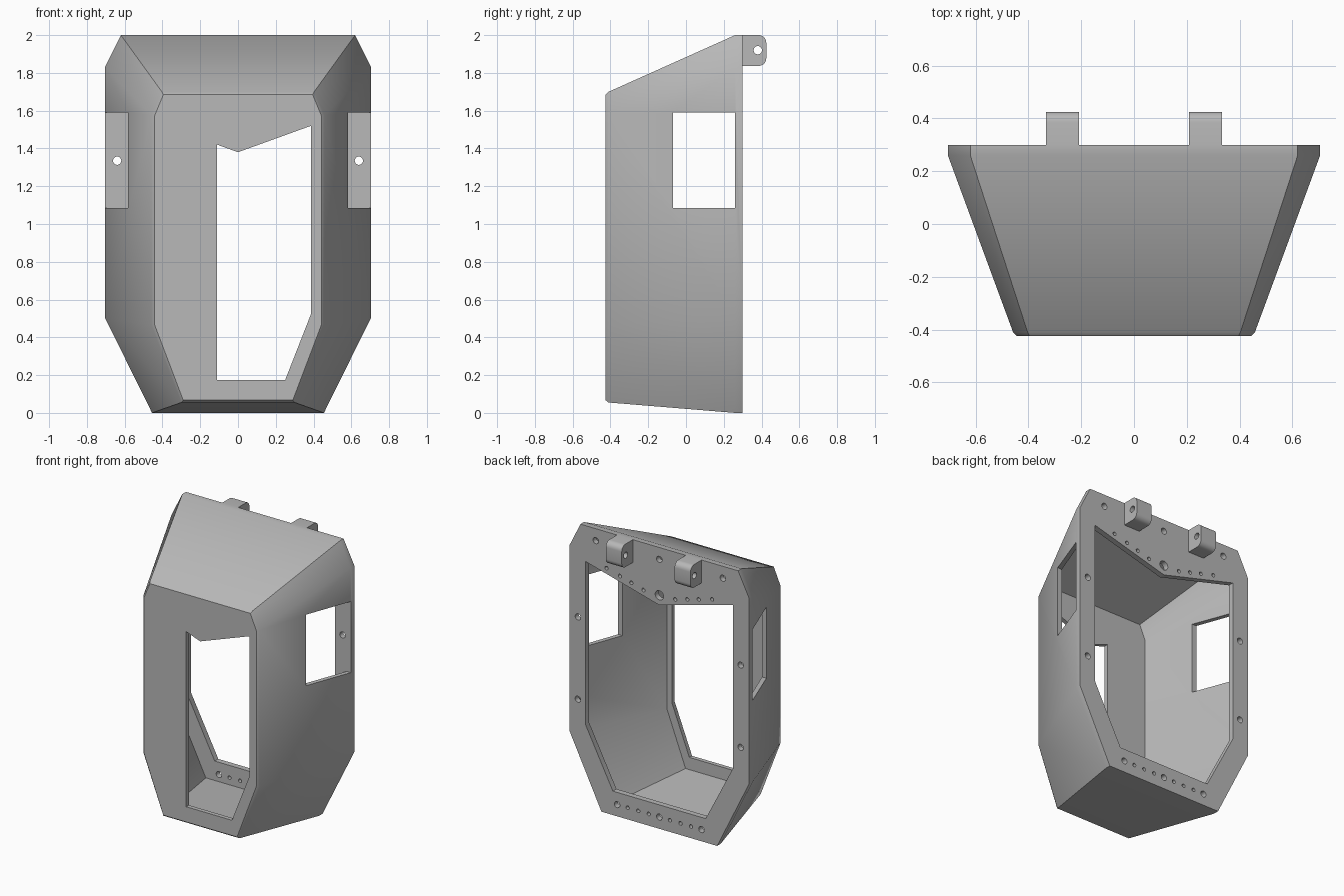
import bpy, bmesh, math

cube = bpy.data.objects.get("Cube")
if cube:
    bpy.data.objects.remove(cube, do_unlink=True)

grey = bpy.data.materials.new("warm_grey")
grey.use_nodes = True
colour = (0.48, 0.48, 0.48, 1)
grey.diffuse_color = colour
grey.node_tree.nodes["Principled BSDF"].inputs["Base Color"].default_value = colour


def add_loft(bm, loops):
    """Closed solid through matching rings of 3D points."""
    rings = [[bm.verts.new(p) for p in loop] for loop in loops]
    n = len(rings[0])
    faces = [bm.faces.new(rings[0]), bm.faces.new(rings[-1])]
    for a, b in zip(rings, rings[1:]):
        for i in range(n):
            j = (i + 1) % n
            faces.append(bm.faces.new((a[i], a[j], b[j], b[i])))
    bmesh.ops.recalc_face_normals(bm, faces=faces)


def make(name, *solids):
    bm = bmesh.new()
    for loops in solids:
        add_loft(bm, loops)
    mesh = bpy.data.meshes.new(name)
    bm.to_mesh(mesh)
    bm.free()
    mesh.materials.append(grey)
    ob = bpy.data.objects.new(name, mesh)
    bpy.context.collection.objects.link(ob)
    return ob


def along_y(points, y0, y1):
    return [[(x, y, z) for x, z in points] for y in (y0, y1)]


def along_x(points, x0, x1):
    return [[(x, y, z) for y, z in points] for x in (x0, x1)]


def circle(cx, cy, r, n=20):
    return [(cx + r * math.cos(math.tau * i / n), cy + r * math.sin(math.tau * i / n))
            for i in range(n)]


def mirrored(half):
    """Symmetric outline from its +x half, listed bottom to top."""
    return half + [(-x, z) for x, z in reversed(half) if x]


def ring(y, half):
    return [(x, y, z) for x, z in mirrored(half)]


def cut(ob, cutter):
    cutter.hide_render = True
    mod = ob.modifiers.new("cut", "BOOLEAN")
    mod.operation, mod.solver, mod.object = "DIFFERENCE", "EXACT", cutter
    bpy.context.view_layer.objects.active = ob
    bpy.ops.object.modifier_apply(modifier=mod.name)
    bpy.data.objects.remove(cutter, do_unlink=True)


def smooth(ob):
    bpy.ops.object.select_all(action="DESELECT")
    ob.select_set(True)
    bpy.context.view_layer.objects.active = ob
    bpy.ops.object.shade_smooth_by_angle(angle=math.radians(29))


# Tapered outer body with a narrow chamfer around the front
rim = [(0.455, 0), (0.705, 0.505), (0.705, 1.83), (0.62, 2.0)]
housing = make("housing", [
    ring(0.30, rim),
    ring(0.26, rim),
    ring(-0.41, [(0.30, 0.055), (0.458, 0.465), (0.458, 1.575), (0.403, 1.70)]),
    ring(-0.425, [(0.29, 0.067), (0.443, 0.47), (0.443, 1.57), (0.395, 1.685)])])

# Hollow interior, leaving a thin wall and the rear flange
cut(housing, make("cavity_cutter", [
    ring(0.26, [(0.435, 0.032), (0.673, 0.51), (0.673, 1.82), (0.60, 1.965)]),
    ring(-0.395, [(0.28, 0.088), (0.426, 0.472), (0.426, 1.565), (0.38, 1.668)])]))

# Rear opening with a shallow V at the top
opening = mirrored([(0.365, 0.17), (0.58, 0.585), (0.58, 1.745), (0, 1.59)])
cut(housing, make("opening_cutter", along_y(opening, 0.2, 0.4)))

# Off-centre front window
window = [(-0.11, 0.175), (0.25, 0.175), (0.387, 0.525), (0.387, 1.52),
          (0, 1.38), (-0.11, 1.42)]
cut(housing, make("front_window_cutter", along_y(window, -0.5, -0.3)))

# Square windows through both side walls
side = [(-0.07, 1.085), (0.26, 1.085), (0.26, 1.59), (-0.07, 1.59)]
cut(housing, make("side_window_cutter", along_x(side, -1, 1)))

# Screw holes through the flange
holes = [(0, 1.915, 0.022), (0, 1.66, 0.033)]
for s in (-1, 1):
    holes += [(s * 0.64, 1.335, 0.022), (s * 0.64, 0.75, 0.022), (s * 0.5, 1.915, 0.022)]
    holes += [(s * x, 1.63 + 0.27 * x, 0.013) for x in (0.125, 0.22, 0.31, 0.415)]
for i in range(-4, 5):
    holes.append((i * 0.083, 0.083, 0.013 if i % 4 else 0.022))
cut(housing, make("hole_cutter",
                  *[along_y(circle(x, z, r), 0.22, 0.34) for x, z, r in holes]))
smooth(housing)

# Rounded hinge lugs on the rear with a cross pin hole
bottom, top, back, radius = 1.837, 2.0, 0.425, 0.04
lug = [(0.29, top), (0.29, bottom)]
for cz, start in ((bottom + radius, -90), (top - radius, 0)):
    for k in range(7):
        a = math.radians(start + k * 15)
        lug.append((back - radius + radius * math.cos(a), cz + radius * math.sin(a)))
for name, x0 in (("left_hinge_lug", 0.208), ("right_hinge_lug", -0.333)):
    ob = make(name, along_x(lug, x0, x0 + 0.125))
    cut(ob, make("pin_cutter", along_x(circle(0.38, 1.92, 0.022), -1, 1)))
    smooth(ob)
